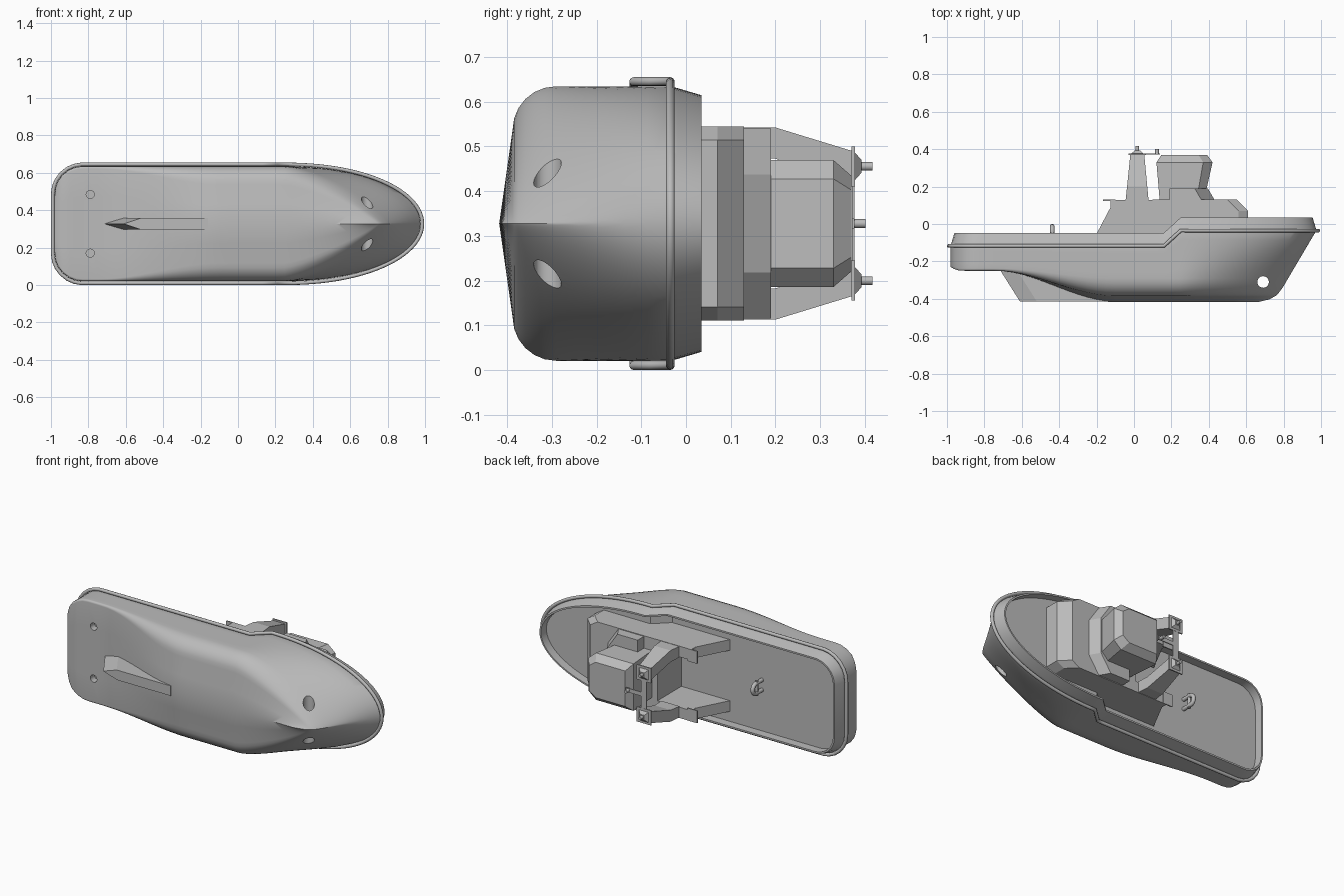
import bpy, bmesh, math

if "Cube" in bpy.data.objects:
    bpy.data.objects.remove(bpy.data.objects["Cube"], do_unlink=True)

grey = bpy.data.materials.new("plain grey")
grey.use_nodes = True
grey.diffuse_color = (0.5, 0.5, 0.5, 1)
grey.node_tree.nodes["Principled BSDF"].inputs["Base Color"].default_value = (0.5, 0.5, 0.5, 1)
MID = 0.3275  # centreline height, the vessel lies on its side


def finish(name, bm, mirror=False, smooth=False):
    """Parts are built upright (x fore, y beam, z up), then laid over."""
    bmesh.ops.remove_doubles(bm, verts=bm.verts, dist=1e-5)
    if mirror:
        geo = bm.verts[:] + bm.edges[:] + bm.faces[:]
        bmesh.ops.mirror(bm, geom=geo, axis='Y', merge_dist=1e-5)
        bmesh.ops.remove_doubles(bm, verts=bm.verts, dist=1e-5)
    bmesh.ops.recalc_face_normals(bm, faces=bm.faces)
    me = bpy.data.meshes.new(name)
    bm.to_mesh(me)
    bm.free()
    me.materials.append(grey)
    ob = bpy.data.objects.new(name, me)
    bpy.context.collection.objects.link(ob)
    ob.rotation_euler.x = -math.pi / 2
    ob.location.z = MID
    if smooth:
        shade(ob)
    return ob


def shade(ob):
    bpy.ops.object.select_all(action='DESELECT')
    ob.select_set(True)
    bpy.context.view_layer.objects.active = ob
    bpy.ops.object.shade_smooth_by_angle(angle=math.radians(32))


def loft(name, rings, mirror=False, smooth=False):
    """Skin equal-sized closed rings and cap both ends."""
    bm = bmesh.new()
    vs = [[bm.verts.new(p) for p in r] for r in rings]
    n = len(vs[0])
    for a, b in zip(vs, vs[1:]):
        for i in range(n):
            bm.faces.new((a[i], a[(i + 1) % n], b[(i + 1) % n], b[i]))
    bm.faces.new(vs[0])
    bm.faces.new(vs[-1])
    return finish(name, bm, mirror, smooth)


def circle(x, y, z, r, n=16):
    return [(x + r * math.cos(2 * math.pi * i / n), y + r * math.sin(2 * math.pi * i / n), z) for i in range(n)]


def rect(x0, x1, y0, y1, z):
    return [(x0, y0, z), (x1, y0, z), (x1, y1, z), (x0, y1, z)]


def prow(aft, side, tip, half, centre, z):
    """Plan outline with a three-sided front."""
    return [(aft, -half, z), (side, -half, z), (tip, -centre, z),
            (tip, centre, z), (side, half, z), (aft, half, z)]


def interp(pts, v):
    if v <= pts[0][0]:
        return pts[0][1]
    for (a, p), (b, q) in zip(pts, pts[1:]):
        if v <= b:
            return p + (q - p) * (v - a) / (b - a)
    return pts[-1][1]


def ease(a, b, v):
    t = min(1, max(0, (v - a) / (b - a)))
    return t * t * (3 - 2 * t)


# Hull shape rules
BOW = 0.25
STEM = [(-0.418, 0.66), (-0.405, 0.72), (-0.38, 0.765), (-0.34, 0.795), (-0.035, 0.975)]
STERN_D = [0, 0.006, 0.02, 0.045, 0.08, 0.115, 0.15]
MIDS = [-0.75 + 0.05 * i for i in range(18)] + [0.13, 0.16, 0.205]
BOW_S = [math.sin(i / 24 * math.pi / 2) for i in range(25)]


def sheer(x):
    return interp([(0.16, -0.117), (BOW, -0.035)], x)


def beam(d, half, r=0.15):
    return half if d >= r else half - r + math.sqrt(r * r - (r - d) ** 2)


def outline(inset, lift):
    """Half deck outline from stern centre to bow, moved in and up."""
    half, stern, tip = 0.307 - inset, -0.98 + inset, 0.975 - inset
    pts = [(stern, 0)] + [(stern + d, beam(d, half, 0.15 - inset)) for d in STERN_D]
    pts += [(x, half) for x in MIDS]
    pts += [(BOW + s * (tip - BOW), half * math.sqrt(max(0, 1 - s ** 2.1))) for s in BOW_S]
    return [(x, y, sheer(x) + lift) for x, y in pts]


def bottom_row(j, rows):
    """Row j of the underwater shell: keel, bottom, round bilge, side."""
    def section(x):
        run = ease(-0.74, -0.1, x)
        keel = -0.25 - 0.168 * run + 0.04 * (1 - ease(-1.03, -0.93, x))
        dead, r = 0.03 * run, 0.012 + 0.085 * run
        half = beam(x + 0.98, 0.307)
        if j == 0:
            return 0, keel
        if j == 1:
            return (half - r) / 2, keel + dead / 2
        if j <= 8:
            a = (j - 2) / 6 * math.pi / 2
            return half - r + r * math.sin(a), keel + dead + r * (1 - math.cos(a))
        t = (j - 8) / (rows - 8)
        low = keel + dead + r
        return half, low + (sheer(x) - low) * t
    pts = [(-0.98, 0, section(-0.98)[1])]
    for x in [-0.98 + d for d in STERN_D] + MIDS:
        pts.append((x, *section(x)))
    w, h = section(BOW)
    tip = interp(STEM, h)
    k = ease(-0.43, -0.035, h)
    p, q = 1.25 + 0.85 * k, 0.9 - 0.4 * k
    for s in BOW_S:
        pts.append((BOW + s * (tip - BOW), w * max(0, 1 - s ** p) ** q, h))
    return pts


# Hull with bulwark and sunken deck
ROWS = 13
rows = [bottom_row(j, ROWS) for j in range(ROWS)]
rows += [outline(0, 0), outline(0.004, 0.016), outline(0.02, 0.07),
         outline(0.03, 0.07), outline(0.03, 0.018)]
rows.append([(x, 0, z) for x, y, z in rows[-1]])
bm = bmesh.new()
grid = [[bm.verts.new(p) for p in r] for r in rows]
for a, b in zip(grid, grid[1:]):
    for i in range(len(a) - 1):
        bm.faces.new((a[i], a[i + 1], b[i + 1], b[i]))
bmesh.ops.dissolve_degenerate(bm, dist=1e-5, edges=bm.edges)
hull = finish("hull", bm, mirror=True)

# Bow thruster tunnel and rudder stock sockets
cutters = [loft("tunnel_cutter", [[(x, s, z) for x, z, _ in circle(0.69, -0.31, 0, 0.031, 24)] for s in (-0.4, 0.4)])]
for s in (-1, 1):
    cutters.append(loft("socket_cutter", [circle(-0.79, s * 0.157, z, 0.022) for z in (-0.3, -0.21)]))
bpy.context.view_layer.objects.active = hull
for c in cutters:
    mod = hull.modifiers.new("cut", 'BOOLEAN')
    mod.object, mod.operation, mod.solver = c, 'DIFFERENCE', 'EXACT'
    bpy.ops.object.modifier_apply(modifier=mod.name)
    bpy.data.objects.remove(c, do_unlink=True)
shade(hull)


def tube(name, path, r, closed):
    cu = bpy.data.curves.new(name, 'CURVE')
    cu.dimensions, cu.bevel_depth, cu.bevel_resolution = '3D', r, 3
    cu.use_fill_caps = True
    sp = cu.splines.new('POLY')
    sp.points.add(len(path) - 1)
    for p, co in zip(sp.points, path):
        p.co = (*co, 1)
    sp.use_cyclic_u = closed
    cu.materials.append(grey)
    ob = bpy.data.objects.new(name, cu)
    bpy.context.collection.objects.link(ob)
    ob.rotation_euler.x = -math.pi / 2
    ob.location.z = MID


# Rubbing fender around the sheer
port = outline(-0.0105, 0)
tube("fender", port + [(x, -y, z) for x, y, z in port[-2:0:-1]], 0.01, True)

# Skeg with a pointed trailing edge
loft("skeg", [[(tip, 0, z), (tip + 0.09, -0.03, z), (-0.16, -0.03, z), (-0.16, 0.03, z), (tip + 0.09, 0.03, z)]
              for tip, z in ((-0.72, -0.24), (-0.61, -0.414))])

# Deckhouse tiers
loft("deckhouse", [prow(0.1, 0.56, 0.61, 0.217, 0.187, z) for z in (-0.1, 0.07)]
     + [prow(0.1, 0.5, 0.55, 0.217, 0.187, 0.13)])
loft("bridge_base", [prow(0.19, 0.36, 0.43, 0.213, 0.11, 0.13), prow(0.19, 0.325, 0.395, 0.213, 0.11, 0.19)])
loft("bridge", [prow(0.137, 0.335, 0.375, 0.142, 0.1, 0.13), prow(0.12, 0.37, 0.42, 0.142, 0.1, 0.33),
                prow(0.147, 0.345, 0.39, 0.107, 0.075, 0.37)])

# Side casings running aft, with small roof overhangs
profile = [(0.12, -0.1), (-0.225, -0.1), (-0.125, 0.09), (-0.125, 0.129), (0.12, 0.129)]
loft("side_casing", [[(x, y, z) for x, z in profile] for y in (0.152, 0.217)], mirror=True)
loft("casing_overhang", [rect(-0.165, -0.1, 0.142, 0.217, z) for z in (0.123, 0.13)], mirror=True)

# Funnels leaning inward, with top plates, cowls and pipes
loft("funnel", [rect(-0.045, 0.078, 0.148, 0.215, 0.125), rect(-0.037, 0.071, 0.145, 0.215, 0.2),
                rect(-0.02, 0.055, 0.093, 0.163, 0.37)], mirror=True)
loft("funnel_plate", [rect(-0.03, 0.065, 0.083, 0.172, z) for z in (0.37, 0.378)], mirror=True)
loft("funnel_cowl", [rect(0.018 - r, 0.018 + r, 0.128 - r, 0.128 + r, z)
                     for r, z in ((0.032, 0.377), (0.014, 0.393))], mirror=True)
loft("exhaust_pipe", [circle(0.018, 0.128, z, 0.0095) for z in (0.385, 0.417)], mirror=True, smooth=True)

# Walkway between funnels with a forward arm and lamp
loft("walkway", [rect(0.0, 0.036, -0.09, 0.09, z) for z in (0.371, 0.377)])
loft("lamp_arm", [rect(0.03, 0.14, -0.012, 0.012, z) for z in (0.371, 0.377)])
loft("lamp", [circle(0.123, 0, z, 0.01) for z in (0.374, 0.402)], smooth=True)

# Towing bitt on the aft deck
arch = [(-0.437, 0.03 * math.cos(a), -0.042 + 0.03 * math.sin(a)) for a in [i * math.pi / 8 for i in range(9)]]
tube("towing_bitt", [(-0.437, 0.03, -0.1)] + arch + [(-0.437, -0.03, -0.1)], 0.012, False)
tube("bitt_crossbar", [(-0.437, -0.045, -0.05), (-0.437, 0.045, -0.05)], 0.009, False)
